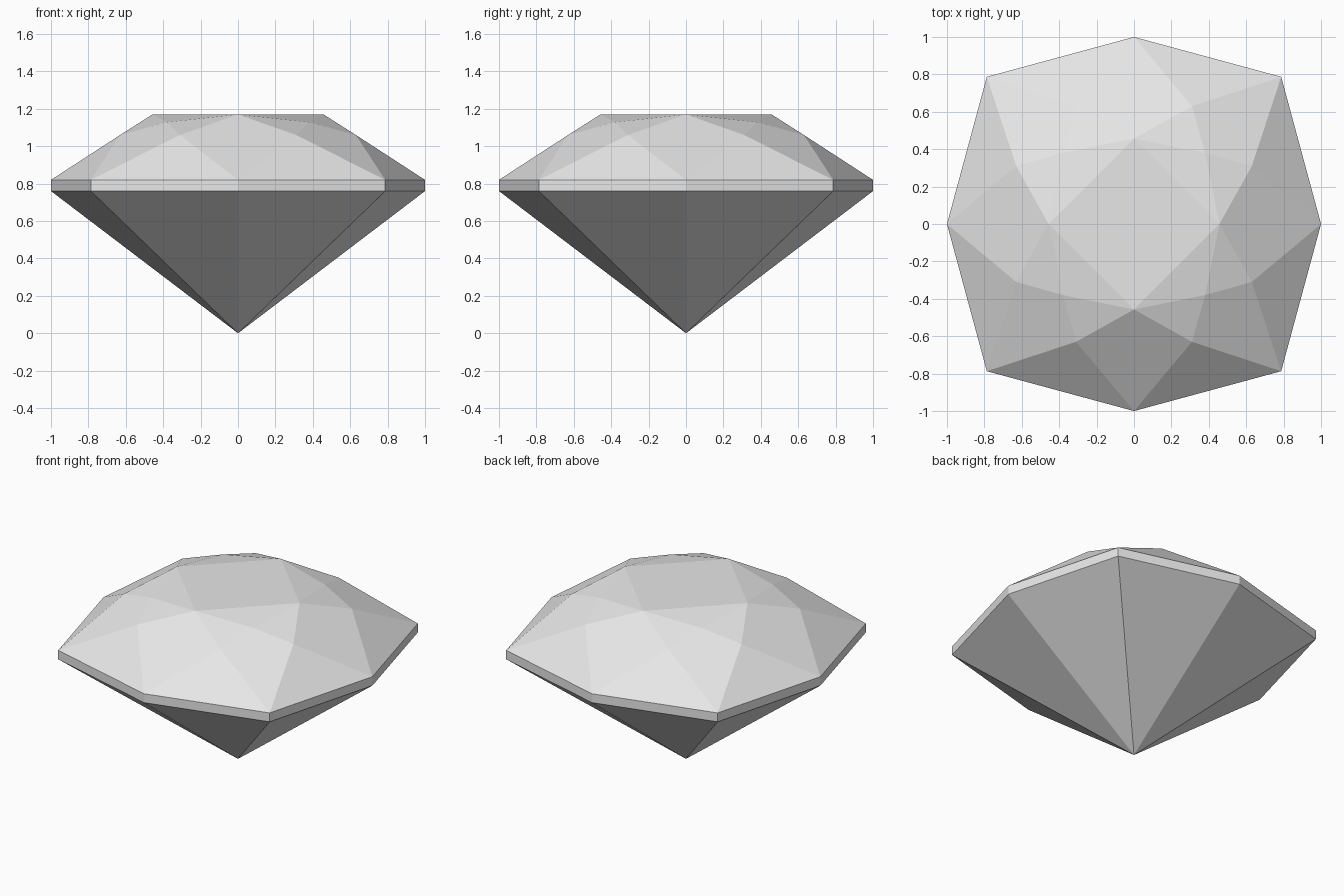
import bpy
import bmesh
from math import pi
from mathutils import Matrix, Vector

cube = bpy.data.objects.get("Cube")
if cube:
    bpy.data.objects.remove(cube, do_unlink=True)

GIRDLE_TOP, GIRDLE_BOTTOM = 0.82, 0.76

# One plain colour for the whole gem
grey = bpy.data.materials.new("pale_grey")
grey.use_nodes = True
colour = (0.8, 0.8, 0.8, 1)
grey.diffuse_color = colour
grey.node_tree.nodes["Principled BSDF"].inputs["Base Color"].default_value = colour


def quarter_turns(face):
    """Repeat a facet four times around the vertical axis."""
    return [[Matrix.Rotation(k * pi / 2, 3, "Z") @ Vector(p) for p in face]
            for k in range(4)]


def make_part(name, facets, extra=()):
    bm = bmesh.new()
    faces = [f for facet in facets for f in quarter_turns(facet)] + list(extra)
    for face in faces:
        bm.faces.new([bm.verts.new(p) for p in face])
    bmesh.ops.remove_doubles(bm, verts=bm.verts, dist=0.0005)
    mesh = bpy.data.meshes.new(name)
    bm.to_mesh(mesh)
    bm.free()
    mesh.materials.append(grey)
    obj = bpy.data.objects.new(name, mesh)
    bpy.context.collection.objects.link(obj)
    return obj


def outline(z):
    """Side, corner and next side point of the eight-sided outline."""
    return (1, 0, z), (0.787, 0.787, z), (0, 1, z)


# Crown: flat table, kites, and the triangles between them
side, corner, next_side = outline(GIRDLE_TOP)
table, next_table = (0.457, 0, 1.17), (0, 0.457, 1.17)
star = (0.38, 0.38, 1.128)
mid_a, mid_b = (0.63, 0.31, 1.06), (0.31, 0.63, 1.06)
mid_before = (0.63, -0.31, 1.06)
make_part("crown", [
    (table, mid_before, side, mid_a),
    (star, mid_a, corner, mid_b),
    (side, corner, mid_a),
    (corner, next_side, mid_b),
    (table, mid_a, star),
    (star, mid_b, next_table),
    (table, star, next_table),
], extra=[[f[0] for f in quarter_turns([table])]])

# Girdle: thin upright band
low_side, low_corner, low_next = outline(GIRDLE_BOTTOM)
make_part("girdle", [
    (low_side, low_corner, corner, side),
    (low_corner, low_next, next_side, corner),
])

# Pavilion: eight facets running down to the point
tip = (0, 0, 0)
make_part("pavilion", [
    (low_corner, low_side, tip),
    (low_next, low_corner, tip),
])
